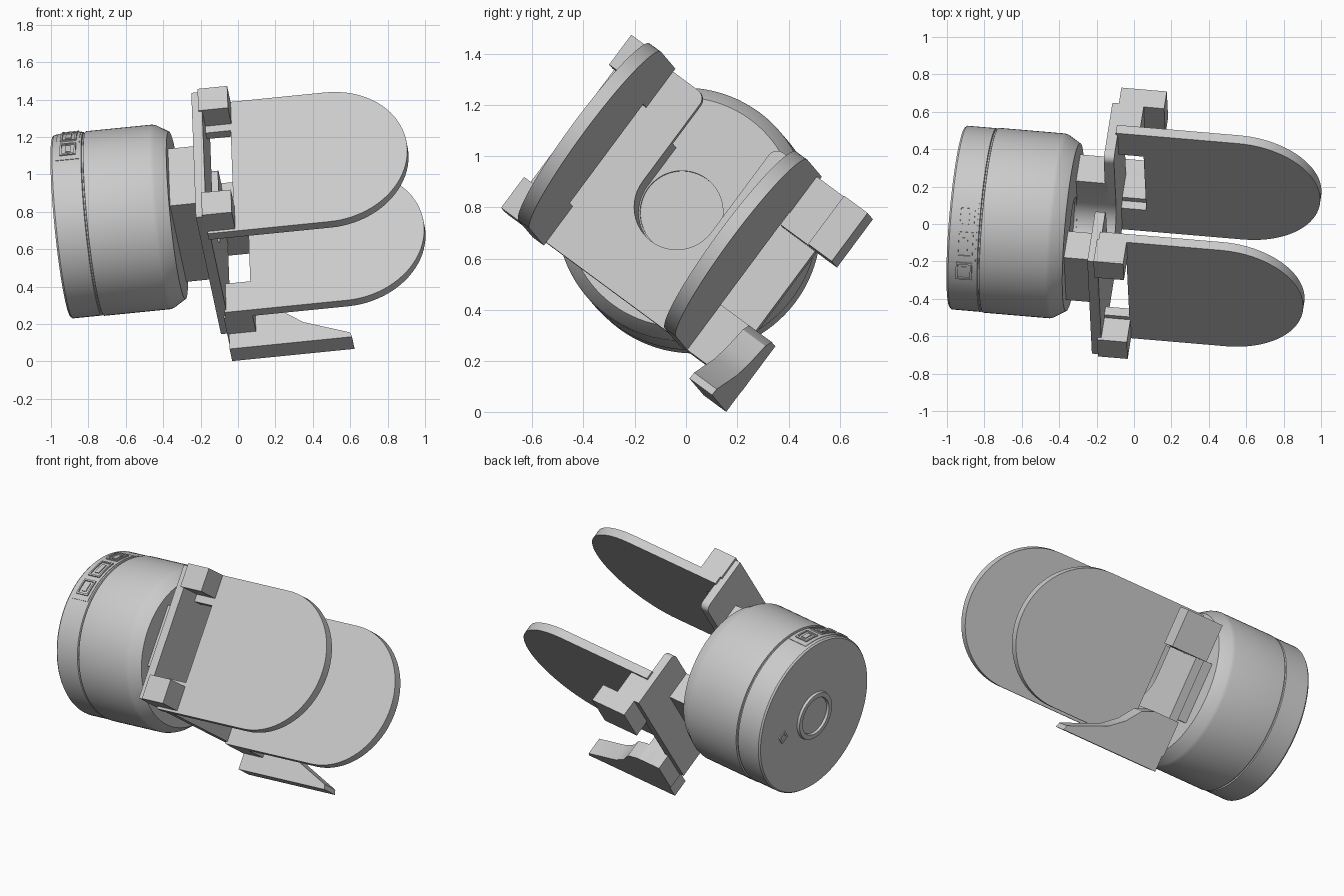
import bpy, bmesh, math
from mathutils import Vector, Matrix

cube = bpy.data.objects.get("Cube")
if cube:
    bpy.data.objects.remove(cube, do_unlink=True)

# Tilted working frame: X runs along the drum axis, Y across the jaws, Z along paddle width
axis = Vector((0.9914, -0.0843, 0.0991)).normalized()
side = Vector((0.127, 0.80, -0.59))
side = (side - axis * side.dot(axis)).normalized()
up = axis.cross(side)
FRAME = Matrix((axis, side, up)).transposed().to_4x4()
FRAME.translation = (-0.94, 0.035, 0.72)

grey = bpy.data.materials.new("plain grey")
grey.use_nodes = True
colour = (0.6, 0.6, 0.6, 1)
grey.diffuse_color = colour
grey.node_tree.nodes["Principled BSDF"].inputs["Base Color"].default_value = colour


def finish(name, bm):
    bmesh.ops.recalc_face_normals(bm, faces=bm.faces)
    mesh = bpy.data.meshes.new(name)
    bm.to_mesh(mesh)
    bm.free()
    mesh.transform(FRAME)
    mesh.materials.append(grey)
    ob = bpy.data.objects.new(name, mesh)
    bpy.context.collection.objects.link(ob)
    bpy.ops.object.select_all(action='DESELECT')
    ob.select_set(True)
    bpy.context.view_layer.objects.active = ob
    bpy.ops.object.shade_smooth_by_angle(angle=math.radians(25))
    return ob


def prism(name, outline, start, end, along):
    """Extrude an outline along X (outline is Y, Z) or along Y (outline is X, Z)."""
    bm = bmesh.new()
    place = (lambda u, v: (start, u, v)) if along == 'X' else (lambda u, v: (u, start, v))
    step = (end - start, 0, 0) if along == 'X' else (0, end - start, 0)
    face = bm.faces.new([bm.verts.new(place(u, v)) for u, v in outline])
    new = bmesh.ops.extrude_face_region(bm, geom=[face])["geom"]
    bmesh.ops.translate(bm, vec=step, verts=[g for g in new if isinstance(g, bmesh.types.BMVert)])
    return finish(name, bm)


def block(name, x, y, z):
    return prism(name, [(x[0], z[0]), (x[1], z[0]), (x[1], z[1]), (x[0], z[1])], y[0], y[1], 'Y')


def lathe(name, profile, segments=96):
    bm = bmesh.new()
    verts = [bm.verts.new((x, 0, r)) for x, r in profile]
    edges = [bm.edges.new(pair) for pair in zip(verts, verts[1:])]
    bmesh.ops.spin(bm, geom=verts + edges, cent=(0, 0, 0), axis=(1, 0, 0),
                   angle=math.tau, steps=segments)
    bmesh.ops.remove_doubles(bm, verts=bm.verts, dist=0.0001)
    return finish(name, bm)


def arc(cu, cv, r, a, b, n=24):
    return [(cu + r * math.cos(math.radians(a + (b - a) * i / n)),
             cv + r * math.sin(math.radians(a + (b - a) * i / n))) for i in range(n + 1)]


# Drum with a seam groove, a chamfered front and a shallow centre recess
lathe("drum", [(0, 0), (0, 0.485), (0.01, 0.493), (0.165, 0.493), (0.168, 0.485),
               (0.175, 0.485), (0.178, 0.496), (0.535, 0.496), (0.555, 0.49),
               (0.62, 0.45), (0.62, 0.162), (0.605, 0.162), (0.605, 0)])
lathe("back_ring", [(0.005, 0.115), (-0.015, 0.12), (-0.018, 0.135), (-0.015, 0.148), (0.005, 0.154)], 64)

# Small port on the back of the drum
for z in (0.1, 0.145):
    block("port_rim", (-0.006, 0.01), (0.22, 0.28), (z, z + 0.012))
for y in (0.22, 0.268):
    block("port_rim", (-0.006, 0.01), (y, y + 0.012), (0.1, 0.157))

# Control panel wrapped around the rim, with three framed buttons
def rim_patch(name, x, inner, outer, mid, half):
    return prism(name, arc(0, 0, inner, mid - half, mid + half) + arc(0, 0, outer, mid + half, mid - half),
                 x[0], x[1], 'X')

PANEL = 143
rim_patch("control_panel", (0.03, 0.155), 0.48, 0.496, PANEL, 28)
for offset, half in ((-18, 5.5), (0, 7.5), (18, 5.5)):
    for x in (0.052, 0.128):
        rim_patch("button_frame", (x, x + 0.01), 0.48, 0.503, PANEL + offset, half)
    for end in (-half, half):
        rim_patch("button_frame", (0.052, 0.138), 0.48, 0.503, PANEL + offset + end, 0.6)
    rim_patch("button", (0.08, 0.11), 0.48, 0.501, PANEL + offset, half * 0.6)

# Slotted neck and bracket plate, open towards the top
SLOT, NECK_Y, NECK_Z, H = 0.168, 0.345, 0.19, 0.415
slot_edge = arc(0, 0, SLOT, 180, 360)
prism("slotted_neck", slot_edge + [(SLOT, NECK_Z), (NECK_Y, NECK_Z), (NECK_Y, -NECK_Z),
                                   (-NECK_Y, -NECK_Z), (-NECK_Y, NECK_Z), (-SLOT, NECK_Z)],
      0.6, 0.79, 'X')
prism("bracket_plate", slot_edge + arc(SLOT + 0.04, H - 0.04, 0.04, 180, 90, 6)
      + [(0.54, H), (0.54, -H), (-0.52, -H), (-0.52, H)]
      + arc(-SLOT - 0.04, H - 0.04, 0.04, 90, 0, 6), 0.775, 0.83, 'X')

# Rounded paddles, each with an open window beside the bracket plate
W, WINDOW, INNER, OUTER = 0.43, 0.24, 0.33, 0.385
for name, s in (("front", -1), ("back", 1)):
    prism(name + "_paddle", [(0.82, W), (0.82, WINDOW), (0.965, WINDOW), (0.965, -WINDOW),
                             (0.82, -WINDOW), (0.82, -W)] + arc(1.48, 0, W, -90, 90, 40),
          s * INNER, s * OUTER, 'Y')

# Corner blocks outside the front paddle
block("front_upper_block", (0.81, 0.97), (-0.53, -0.38), (0.285, 0.43))
block("front_lower_block", (0.81, 0.97), (-0.535, -0.38), (-0.415, -0.265))

# Upper back block with its hook
block("back_upper_block", (0.81, 0.945), (0.38, 0.645), (0.18, 0.415))
block("back_upper_hook", (0.945, 1.055), (0.53, 0.645), (0.18, 0.415))

# Lower back block and the fin below it
block("back_lower_block", (0.81, 0.965), (0.38, 0.635), (-0.43, -0.21))
prism("back_lower_fin", [(0.82, -0.53), (1.48, -0.53), (1.47, -0.50), (1.22, -0.40), (1.13, -0.33),
                         (1.06, -0.24), (0.98, -0.21), (0.82, -0.21)], 0.525, 0.635, 'Y')
